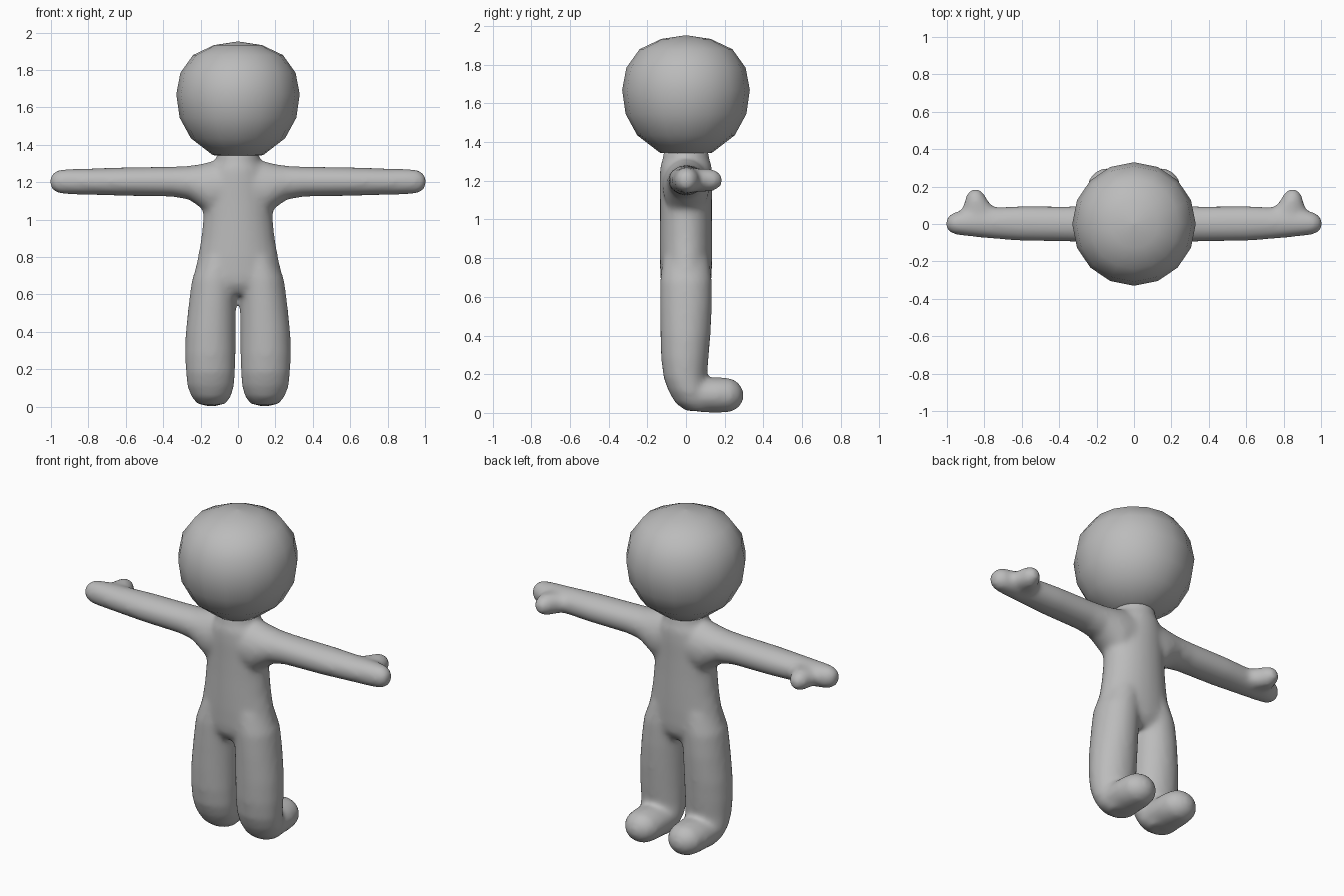
import bpy, bmesh, math

grey = bpy.data.materials.new("plain grey")
grey.diffuse_color = (0.5, 0.5, 0.5, 1)


def loft(bm, axis, sections, n=24, side=1):
    """Closed tube of elliptical rings; each section is x, y, z, radius a, radius b."""
    a, b = [i for i in range(3) if i != axis]
    rings = []
    for *c, ra, rb in sections:
        ring = []
        for i in range(n):
            t = 2 * math.pi * i / n
            p = list(c)
            p[a] += ra * math.cos(t)
            p[b] += rb * math.sin(t)
            p[0] *= side
            ring.append(bm.verts.new(p))
        rings.append(ring)
    for r, s in zip(rings, rings[1:]):
        for i in range(n):
            j = (i + 1) % n
            bm.faces.new((r[i], r[j], s[j], s[i]))
    bm.faces.new(rings[0])
    bm.faces.new(rings[-1])


def finish(bm, name):
    bmesh.ops.remove_doubles(bm, verts=bm.verts, dist=1e-4)
    bmesh.ops.recalc_face_normals(bm, faces=bm.faces)
    for f in bm.faces:
        f.smooth = True
    mesh = bpy.data.meshes.new(name)
    bm.to_mesh(mesh)
    bm.free()
    mesh.materials.append(grey)
    ob = bpy.data.objects.new(name, mesh)
    bpy.context.collection.objects.link(ob)
    return ob


bm = bmesh.new()
# torso and neck
loft(bm, 2, [(0, 0, z, rx, ry) for z, rx, ry in [
    (0.60, 0.20, 0.09), (0.65, 0.24, 0.125), (0.70, 0.237, 0.133), (0.80, 0.215, 0.136),
    (0.90, 0.197, 0.136), (1.00, 0.187, 0.135), (1.10, 0.185, 0.135), (1.20, 0.175, 0.137),
    (1.27, 0.15, 0.135), (1.31, 0.118, 0.122), (1.37, 0.11, 0.112)]])

for s in (1, -1):
    # leg
    loft(bm, 2, [(0.10, 0, 0.80, 0.10, 0.12), (0.125, 0, 0.68, 0.122, 0.135),
                 (0.137, 0, 0.55, 0.127, 0.135), (0.146, -0.003, 0.40, 0.134, 0.13),
                 (0.148, -0.006, 0.28, 0.135, 0.123), (0.147, -0.004, 0.18, 0.132, 0.112),
                 (0.146, 0.015, 0.11, 0.126, 0.105), (0.144, 0.04, 0.05, 0.105, 0.095),
                 (0.142, 0.07, 0.01, 0.07, 0.07)], side=s)
    # foot
    loft(bm, 1, [(0.143, 0.0, 0.10, 0.10, 0.075), (0.143, 0.08, 0.092, 0.115, 0.09),
                 (0.143, 0.17, 0.092, 0.112, 0.092), (0.143, 0.235, 0.092, 0.10, 0.088),
                 (0.143, 0.275, 0.091, 0.07, 0.062), (0.143, 0.297, 0.09, 0.025, 0.025)], side=s)
    # arm
    loft(bm, 0, [(0.05, 0, 1.18, 0.125, 0.14), (0.15, 0, 1.165, 0.12, 0.145),
                 (0.20, 0, 1.18, 0.112, 0.117), (0.26, 0, 1.197, 0.10, 0.091),
                 (0.35, 0, 1.203, 0.095, 0.081), (0.60, 0.003, 1.203, 0.094, 0.077),
                 (0.75, 0.005, 1.203, 0.085, 0.072), (0.90, 0.006, 1.203, 0.071, 0.069),
                 (0.96, 0.004, 1.203, 0.060, 0.064), (0.99, 0.002, 1.203, 0.044, 0.048),
                 (1.007, 0, 1.203, 0.02, 0.02)], side=s)
    # thumb
    loft(bm, 1, [(0.82, 0.0, 1.203, 0.11, 0.06), (0.83, 0.08, 1.203, 0.09, 0.06),
                 (0.842, 0.12, 1.203, 0.064, 0.06), (0.847, 0.155, 1.203, 0.05, 0.053),
                 (0.847, 0.185, 1.203, 0.024, 0.027)], side=s)

# fuse the body parts into one soft skin
body = finish(bm, "body")
fuse = body.modifiers.new("fuse", 'REMESH')
fuse.mode = 'VOXEL'
fuse.voxel_size = 0.014
fuse.use_smooth_shade = True
soft = body.modifiers.new("soften", 'SMOOTH')
soft.factor = 0.5
soft.iterations = 14

# head, a coarse lathe
bm = bmesh.new()
loft(bm, 2, [(0, 0, z, r, r) for z, r in [
    (1.335, 0.05), (1.345, 0.135), (1.435, 0.252), (1.545, 0.312), (1.67, 0.33),
    (1.785, 0.308), (1.88, 0.24), (1.933, 0.128), (1.952, 0.004)]], n=16)
finish(bm, "head")
